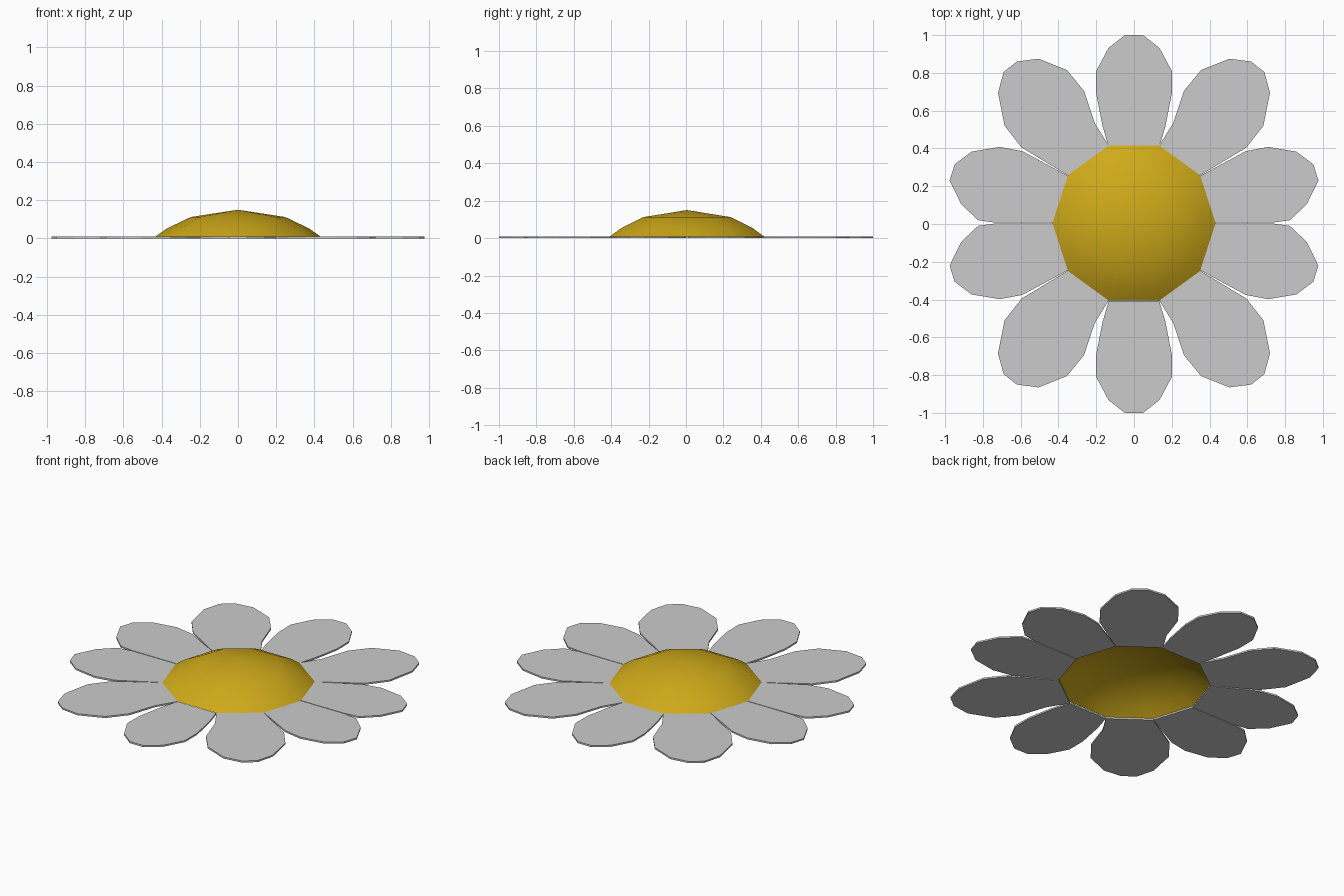
import bpy, bmesh, math

if "Cube" in bpy.data.objects:
    bpy.data.objects.remove(bpy.data.objects["Cube"])

T = 0.01    # petal thickness
CY = 0.005  # slight offset of the flower centre


def finish(name, bm, mat=None, smooth=False):
    bmesh.ops.recalc_face_normals(bm, faces=bm.faces)
    me = bpy.data.meshes.new(name)
    bm.to_mesh(me)
    bm.free()
    for p in me.polygons:
        p.use_smooth = smooth
    if mat:
        me.materials.append(mat)
    ob = bpy.data.objects.new(name, me)
    bpy.context.collection.objects.link(ob)
    return ob


def petal(name, outline):
    # flat outline extruded to a thin plate
    bm = bmesh.new()
    f = bm.faces.new([bm.verts.new((x, y, 0)) for x, y in outline])
    top = bmesh.ops.extrude_face_region(bm, geom=[f])["geom"]
    bmesh.ops.translate(bm, vec=(0, 0, T),
                        verts=[v for v in top if isinstance(v, bmesh.types.BMVert)])
    return finish(name, bm)


# petal outlines: upright half, diagonal, and side
half = [(0.134, 0.408), (0.167, 0.52), (0.2, 0.69), (0.2, 0.81), (0.135, 0.932), (0.048, 1.0)]
upright = half + [(-x, y) for x, y in reversed(half)]
diagonal = [(0.134, 0.41), (0.208, 0.53), (0.265, 0.70), (0.355, 0.81), (0.505, 0.87),
            (0.62, 0.855), (0.69, 0.80), (0.72, 0.69), (0.685, 0.515), (0.595, 0.40), (0.35, 0.252)]
side = [(0.35, 0.25), (0.59, 0.38), (0.71, 0.403), (0.86, 0.378), (0.95, 0.31), (0.976, 0.225),
        (0.915, 0.10), (0.825, 0.015), (0.74, 0.003), (0.55, 0.002), (0.43, 0.002)]

# ten petals by mirroring
for sy, fb in ((1, "back"), (-1, "front")):
    petal(f"petal_{fb}", [(x, sy * y) for x, y in upright])
    for sx, lr in ((1, "right"), (-1, "left")):
        petal(f"petal_diagonal_{fb}_{lr}", [(sx * x, sy * y + CY) for x, y in diagonal])
        petal(f"petal_side_{fb}_{lr}", [(sx * x, sy * y + CY) for x, y in side])

# yellow ten-sided dome, open underneath
yellow = bpy.data.materials.new("yellow")
yellow.diffuse_color = (0.62, 0.40, 0.01, 1)
yellow.use_nodes = True
yellow.node_tree.nodes["Principled BSDF"].inputs["Base Color"].default_value = yellow.diffuse_color
N = 10
bm = bmesh.new()
rings = [[bm.verts.new((r * math.cos(math.tau * i / N), r * math.sin(math.tau * i / N) + CY, z))
          for i in range(N)] for r, z in ((0.432, T), (0.37, 0.053), (0.247, 0.112))]
apex = bm.verts.new((0, CY, 0.15))
for i in range(N):
    j = (i + 1) % N
    for a, b in zip(rings, rings[1:]):
        bm.faces.new((a[i], a[j], b[j], b[i]))
    bm.faces.new((rings[-1][i], rings[-1][j], apex))
dome = finish("flower_centre", bm, yellow, True)
if dome.data.polygons[0].normal.z < 0:
    dome.data.flip_normals()
